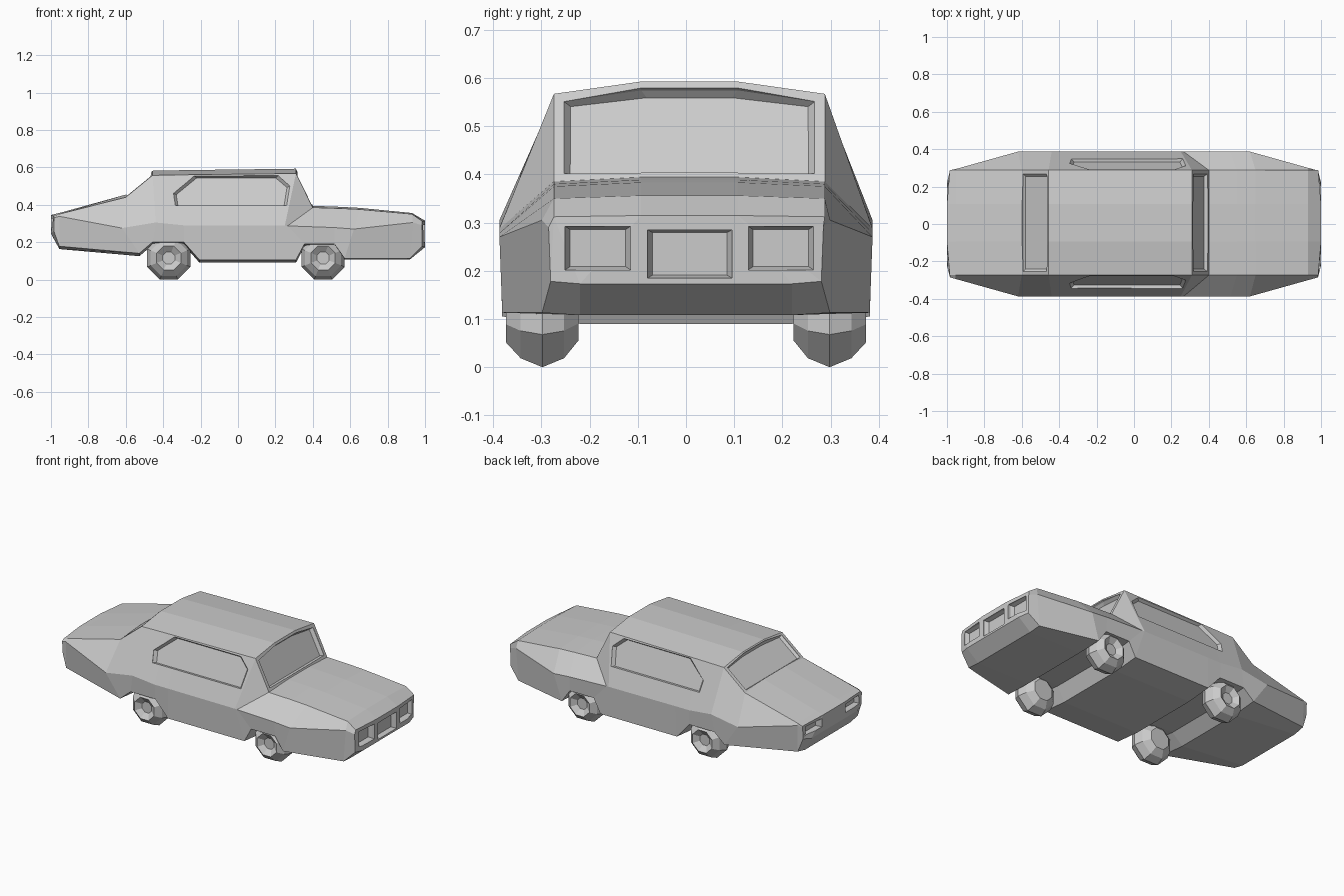
import bpy, bmesh, math
from mathutils import Vector

cube = bpy.data.objects.get("Cube")
if cube:
    bpy.data.objects.remove(cube, do_unlink=True)

paint = bpy.data.materials.new("plain_grey")
GREY = (0.6, 0.6, 0.6, 1)
paint.use_nodes = True
paint.diffuse_color = GREY
for node in paint.node_tree.nodes:
    if node.type == 'BSDF_PRINCIPLED':
        node.inputs["Base Color"].default_value = GREY
        node.inputs["Roughness"].default_value = 0.7


def finish(bm, name):
    bmesh.ops.recalc_face_normals(bm, faces=bm.faces)
    mesh = bpy.data.meshes.new(name)
    bm.to_mesh(mesh)
    bm.free()
    mesh.materials.append(paint)
    obj = bpy.data.objects.new(name, mesh)
    bpy.context.collection.objects.link(obj)
    return obj


def loft(bm, rings, capped=True):
    """Join closed rings of points with quads."""
    rows = [[bm.verts.new(p) for p in ring] for ring in rings]
    n = len(rows[0])
    for a, b in zip(rows, rows[1:]):
        for i in range(n):
            j = (i + 1) % n
            bm.faces.new((a[i], a[j], b[j], b[i]))
    if capped:
        bm.faces.new(rows[0][::-1])
        bm.faces.new(rows[-1])


# Body: three lengthwise lines (x, z), matched point for point
ROOF_SHIFT, SHOULDER, CROWN = 0.007, 0.281, 0.1
shoulder = [(-.985, .34), (-.955, .35), (-.6, .44), (-.457, .557), (-.29, .56), (-.206, .561),
            (.31, .567), (.4, .385), (.55, .38), (.65, .375), (.93, .35), (.985, .312)]
belt = [(-.985, .33), (-.955, .338), (-.62, .275), (-.44, .305), (-.29, .29), (-.2, .29),
        (.25, .288), (.265, .287), (.516, .278), (.62, .27), (.935, .305), (.985, .29)]
sill = [(-.985, .26), (-.955, .178), (-.527, .14), (-.457, .2), (-.29, .2), (-.206, .105),
        (.31, .105), (.355, .19), (.516, .19), (.57, .113), (.92, .113), (.985, .178)]


def half_width(x):
    return 0.387 - 0.102 * max(0, abs(x) - 0.62) / 0.365


def section(top, mid, low):
    (tx, tz), (mx, mz), (lx, lz) = top, mid, low
    end = abs(tx) > 0.98
    bow = math.copysign(0.015, tx) if end else 0
    crown = 0.006 + 0.09 * (tz - 0.35)
    drop = 0.005 if lx > 0.5 else 0.015
    half = []
    for s in (1, -1):
        side = [(tx + bow, ROOF_SHIFT + s * CROWN, tz + crown),
                (tx, ROOF_SHIFT + s * SHOULDER, tz),
                (mx, s * half_width(mx), mz),
                (lx, s * half_width(lx) * 0.985, lz),
                (lx + bow, s * 0.22, lz - drop)]
        half.append(side)
    return half[0] + half[1][::-1]


bm = bmesh.new()
loft(bm, [section(*line) for line in zip(shoulder, belt, sill)])
bmesh.ops.triangulate(bm, faces=[f for f in bm.faces if len(f.verts) > 4])
body = finish(bm, "car_body")

# Recessed windows and lamps, cut with tapered plugs
plugs = bmesh.new()


def recess(points, normal, depth, taper):
    normal = Vector(normal).normalized()
    points = [Vector(p) for p in points]
    centre = sum(points, Vector()) / len(points)
    inner = []
    for p in points:
        d = p - centre
        inner.append(p - d.normalized() * taper - normal * depth)
    loft(plugs, [[p + normal * 0.04 for p in points], points, inner])


# Side windows
pane = [(-.345, .46), (-.235, .555), (.215, .555), (.277, .5), (.26, .395), (-.335, .395)]
for s in (1, -1):
    inset = half_width(0) - (SHOULDER + s * ROOF_SHIFT)
    slope = inset / (0.564 - 0.289)
    recess([(x, s * (half_width(0) - slope * (z - 0.289)), z) for x, z in pane],
           (0, s, slope), 0.018, 0.015)

# Windscreen and rear window follow the crowned roof
for name, top, base, trim, depth in (("windscreen", shoulder[6], shoulder[7], 0.09, 0.018),
                                     ("rear_window", shoulder[3], shoulder[2], 0.06, 0.012)):
    a, b = Vector((top[0], 0, top[1])), Vector((base[0], 0, base[1]))
    along = b - a
    hi, lo, arch = a + along * trim, b - along * trim, a - along * 0.04
    sides = (1, -1)
    outline = [(hi.x, ROOF_SHIFT + 0.26, hi.z), (arch.x, ROOF_SHIFT + CROWN, arch.z),
               (arch.x, ROOF_SHIFT - CROWN, arch.z), (hi.x, ROOF_SHIFT - 0.26, hi.z),
               (lo.x, ROOF_SHIFT - 0.26, lo.z), (lo.x, ROOF_SHIFT + 0.26, lo.z)]
    facing = math.copysign(1, along.x)
    recess(outline, (-along.z * facing, 0, abs(along.x)), depth, 0.014)


def lamp(x, y, z, wide, high):
    """Rectangular pocket in the nose or tail."""
    w, h = wide / 2, high / 2
    recess([(x, y + w, z + h), (x, y - w, z + h), (x, y - w, z - h), (x, y + w, z - h)],
           (x, 0, 0), 0.02, 0.012)


lamp(0.99, 0.008, 0.235, 0.175, 0.1)
for s in (1, -1):
    lamp(0.985, ROOF_SHIFT + s * 0.19, 0.247, 0.135, 0.09)
    lamp(-0.985, ROOF_SHIFT + s * 0.185, 0.302, 0.14, 0.05)

cutter = finish(plugs, "recess_cutter")
cutter.hide_render = True
cut = body.modifiers.new("recesses", 'BOOLEAN')
cut.operation, cut.object, cut.solver = 'DIFFERENCE', cutter, 'EXACT'
bpy.context.view_layer.objects.active = body
bpy.ops.object.modifier_apply(modifier=cut.name)
bpy.data.objects.remove(cutter, do_unlink=True)


# Wheels: chamfered octagons with dished hubs
WHEEL_R, SIDES = 0.125, 8
profile = [(-.075, .03), (-.075, .065), (-.045, .105), (0, WHEEL_R),
           (.045, .105), (.075, .07), (.05, .035)]


def wheel(name, x, s):
    rings = []
    for off, r in profile:
        ring = []
        for i in range(SIDES):
            t = 2 * math.pi * (i + 0.5) / SIDES
            ring.append((x + r * math.cos(t), s * (0.298 + off), 0.1155 + r * math.sin(t)))
        rings.append(ring)
    wm = bmesh.new()
    loft(wm, rings)
    finish(wm, name)


for label, x in (("front", 0.455), ("rear", -0.37)):
    for hand, s in (("left", 1), ("right", -1)):
        wheel(f"{label}_{hand}_wheel", x, s)
